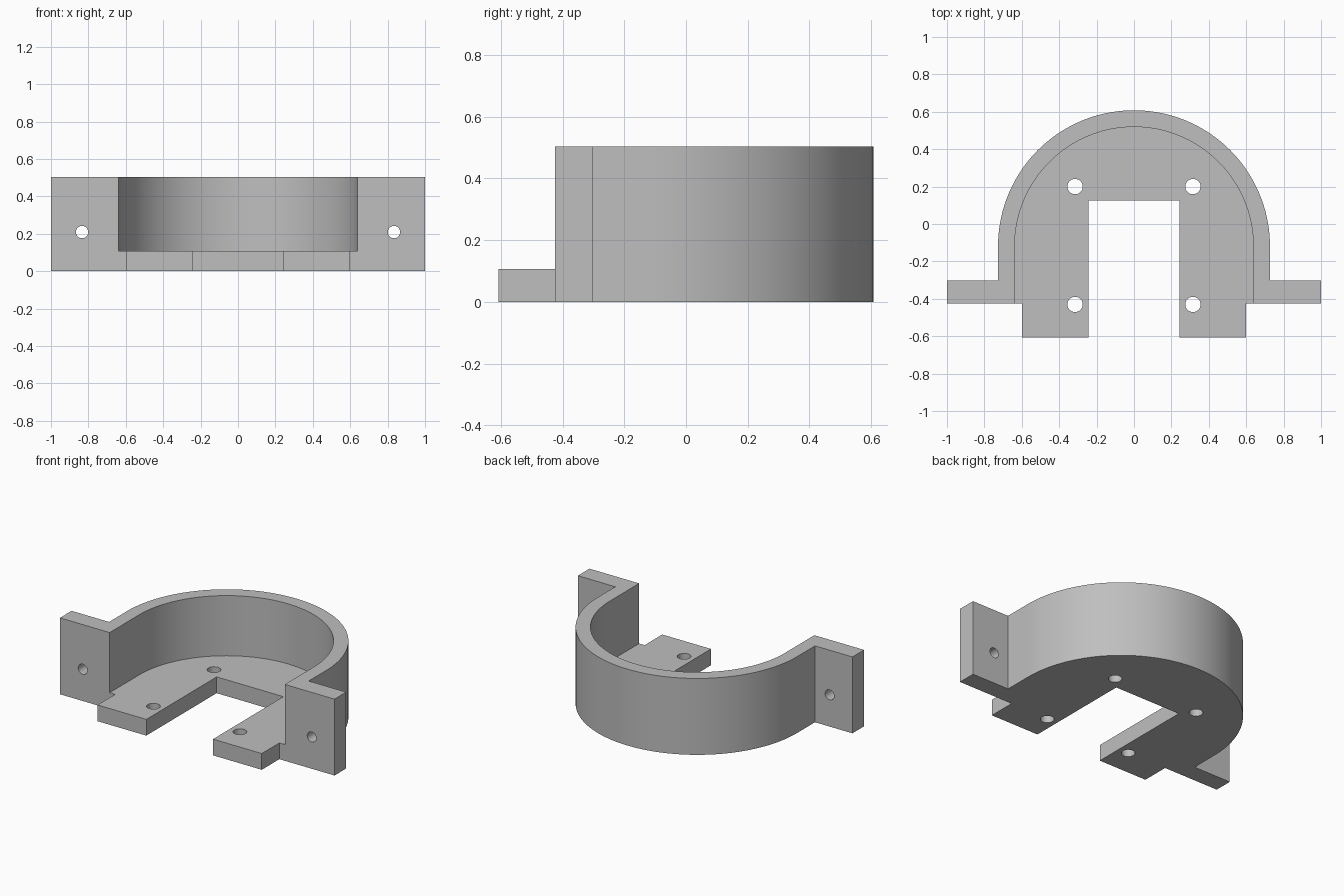
import bpy, bmesh, math
from mathutils import Matrix

if "Cube" in bpy.data.objects:
    bpy.data.objects.remove(bpy.data.objects["Cube"])

CY = -0.119            # centre of the round wall
R_OUT, R_IN = 0.727, 0.638
TOP, FLOOR = 0.503, 0.107
FRONT, EAR_BACK, TAB_FRONT = -0.424, -0.303, -0.607

grey = bpy.data.materials.new("grey plastic")
grey.diffuse_color = (0.52, 0.52, 0.52, 1)
grey.use_nodes = True
grey.node_tree.nodes["Principled BSDF"].inputs["Base Color"].default_value = grey.diffuse_color


def arc(r, n=72):
    """Half circle from the right side over the back to the left side."""
    return [(r * math.cos(math.pi * i / n), CY + r * math.sin(math.pi * i / n))
            for i in range(n + 1)]


def prism(name, outline, z0, z1):
    """Extrude a flat outline from z0 to z1."""
    bm = bmesh.new()
    face = bm.faces.new([bm.verts.new((x, y, z0)) for x, y in outline])
    ext = bmesh.ops.extrude_face_region(bm, geom=[face])
    for v in ext["geom"]:
        if isinstance(v, bmesh.types.BMVert):
            v.co.z = z1
    bmesh.ops.recalc_face_normals(bm, faces=bm.faces)
    return finish(name, bm)


def drill(name, r, matrix):
    """Round cutter for a screw hole."""
    bm = bmesh.new()
    bmesh.ops.create_cone(bm, cap_ends=True, segments=32, radius1=r,
                          radius2=r, depth=0.4, matrix=matrix)
    return finish(name, bm)


def finish(name, bm):
    me = bpy.data.meshes.new(name)
    bm.to_mesh(me)
    bm.free()
    me.materials.append(grey)
    ob = bpy.data.objects.new(name, me)
    bpy.context.collection.objects.link(ob)
    return ob


# Bracket body: round wall, side ears and front tabs in one outline
right = [(0.598, TAB_FRONT), (0.598, FRONT), (1, FRONT),
         (1, EAR_BACK), (R_OUT, EAR_BACK)]
left = [(-x, y) for x, y in reversed(right)]
bracket = prism("clamp_bracket", right + arc(R_OUT) + left, 0, TOP)

# Cutters: inner pocket above the floor, and the slot through the floor
cutters = [
    prism("pocket_cutter", [(R_IN, -1)] + arc(R_IN) + [(-R_IN, -1)], FLOOR, 0.8),
    prism("slot_cutter", [(0.243, -1), (0.243, 0.125),
                          (-0.243, 0.125), (-0.243, -1)], -0.2, 0.3),
]

# Screw holes in the floor and in the ears
for s in (-1, 1):
    for y in (0.2, -0.43):
        cutters.append(drill("floor_hole_cutter", 0.041,
                             Matrix.Translation((s * 0.315, y, 0.05))))
    cutters.append(drill("ear_hole_cutter", 0.033,
                         Matrix.Translation((s * 0.834, -0.36, 0.209))
                         @ Matrix.Rotation(math.pi / 2, 4, 'X')))

bpy.context.view_layer.objects.active = bracket
bracket.select_set(True)
for c in cutters:
    c.hide_render = True
    mod = bracket.modifiers.new("cut", 'BOOLEAN')
    mod.operation = 'DIFFERENCE'
    mod.solver = 'EXACT'
    mod.object = c
    bpy.ops.object.modifier_apply(modifier=mod.name)
    bpy.data.objects.remove(c)

bpy.ops.object.shade_smooth_by_angle(angle=math.radians(30))
